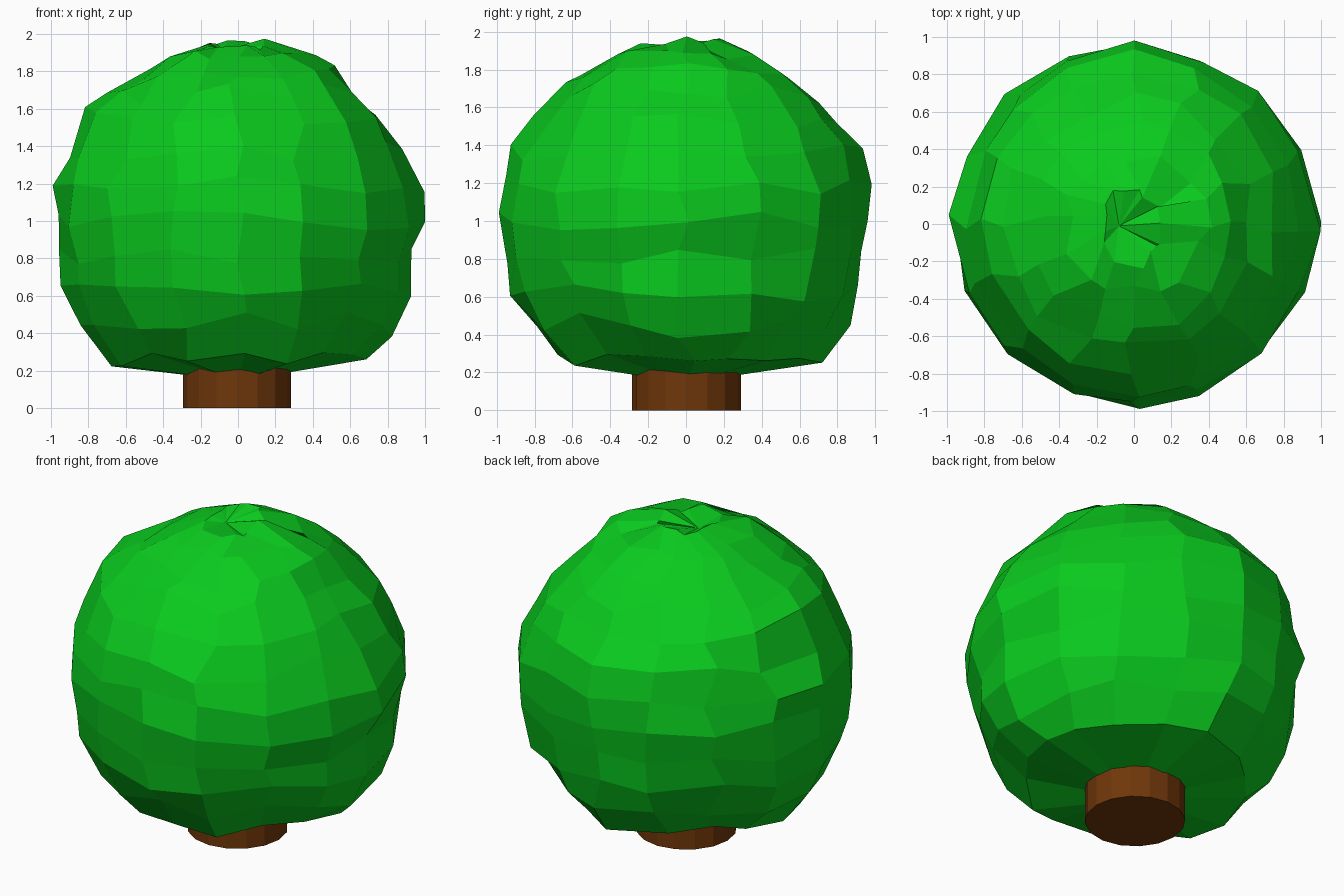
import bpy, bmesh, math, random
from mathutils import Vector

if "Cube" in bpy.data.objects:
    bpy.data.objects.remove(bpy.data.objects["Cube"])

random.seed(11)
SEG = 16
STEP = math.radians(11.25)
CENTRE = Vector((0, 0, 1.0))

# Distance from the ball centre per ring (bottom to top) along +x, +y, -x, -y
PROFILES = (
    (1.01, 1.03, 1.01, .94, 1.0, 1.01, .96, .93, .90, .98, .98, .985),
    (1.04, 1.03, .97, .94, .96, 1.0, 1.01, .95, .94, .93, .955, .98),
    (1.03, 1.01, 1.01, .97, .96, 1.01, .96, 1.02, .98, .94, .95, .96),
    (.98, .97, 1.01, .97, .99, .98, 1.01, .98, .97, .95, .94, .97),
)


def material(name, color):
    m = bpy.data.materials.new(name)
    m.diffuse_color = color
    m.use_nodes = True
    m.node_tree.nodes["Principled BSDF"].inputs["Base Color"].default_value = m.diffuse_color
    return m


def finish(bm, name, mat):
    bmesh.ops.recalc_face_normals(bm, faces=bm.faces[:])
    me = bpy.data.meshes.new(name)
    bm.to_mesh(me)
    bm.free()
    me.materials.append(mat)
    ob = bpy.data.objects.new(name, me)
    bpy.context.collection.objects.link(ob)
    return ob


def foliage_point(i, k):
    """Ragged ball vertex: segment i, ring k."""
    quarter, part = divmod(i, 4)
    base = (0.975, 0.985, 0.97)[k] if k < 3 else 0.957
    near = PROFILES[(quarter + (part == 3)) % 4][k]
    w = (1.0, 0.4, 0.0, 0.4)[part]
    rough = .045 if k < 2 else .03
    dist = base + (near - base) * w + random.uniform(-rough, rough) * (1 - w)
    lat = (k - 4) * STEP - (0.04 if k == 0 else 0)
    az = 2 * math.pi * i / SEG
    d = Vector((math.cos(lat) * math.cos(az),
                math.cos(lat) * math.sin(az), math.sin(lat)))
    # slide sideways along the surface without changing the distance
    d += Vector([random.uniform(-.055, .055) for _ in range(3)])
    return CENTRE + d.normalized() * dist


# Foliage: faceted ball with ragged vertices and a flattened underside
bm = bmesh.new()
rings = [[bm.verts.new(foliage_point(i, k)) for i in range(SEG)]
         for k in range(12)]
for lo, hi in zip(rings, rings[1:]):
    for i in range(SEG):
        j = (i + 1) % SEG
        bm.faces.new((lo[i], lo[j], hi[j], hi[i]))

# Sunken crown point and underside centre
crown = bm.verts.new((-0.08, -0.01, 1.91))
under = bm.verts.new((0, 0, 0.145))
for i in range(SEG):
    j = (i + 1) % SEG
    bm.faces.new((rings[-1][i], rings[-1][j], crown))
    bm.faces.new((rings[0][j], rings[0][i], under))
finish(bm, "foliage", material("leaf_green", (0.003, 0.59, 0.013, 1)))

# Trunk: short stump reaching into the foliage
bm = bmesh.new()
bmesh.ops.create_cone(bm, cap_ends=True, segments=16, radius1=0.288,
                      radius2=0.288, depth=0.3)
bmesh.ops.translate(bm, verts=bm.verts[:], vec=(-0.005, 0.003, 0.15))
finish(bm, "trunk", material("bark_brown", (0.16, 0.038, 0.003, 1)))
